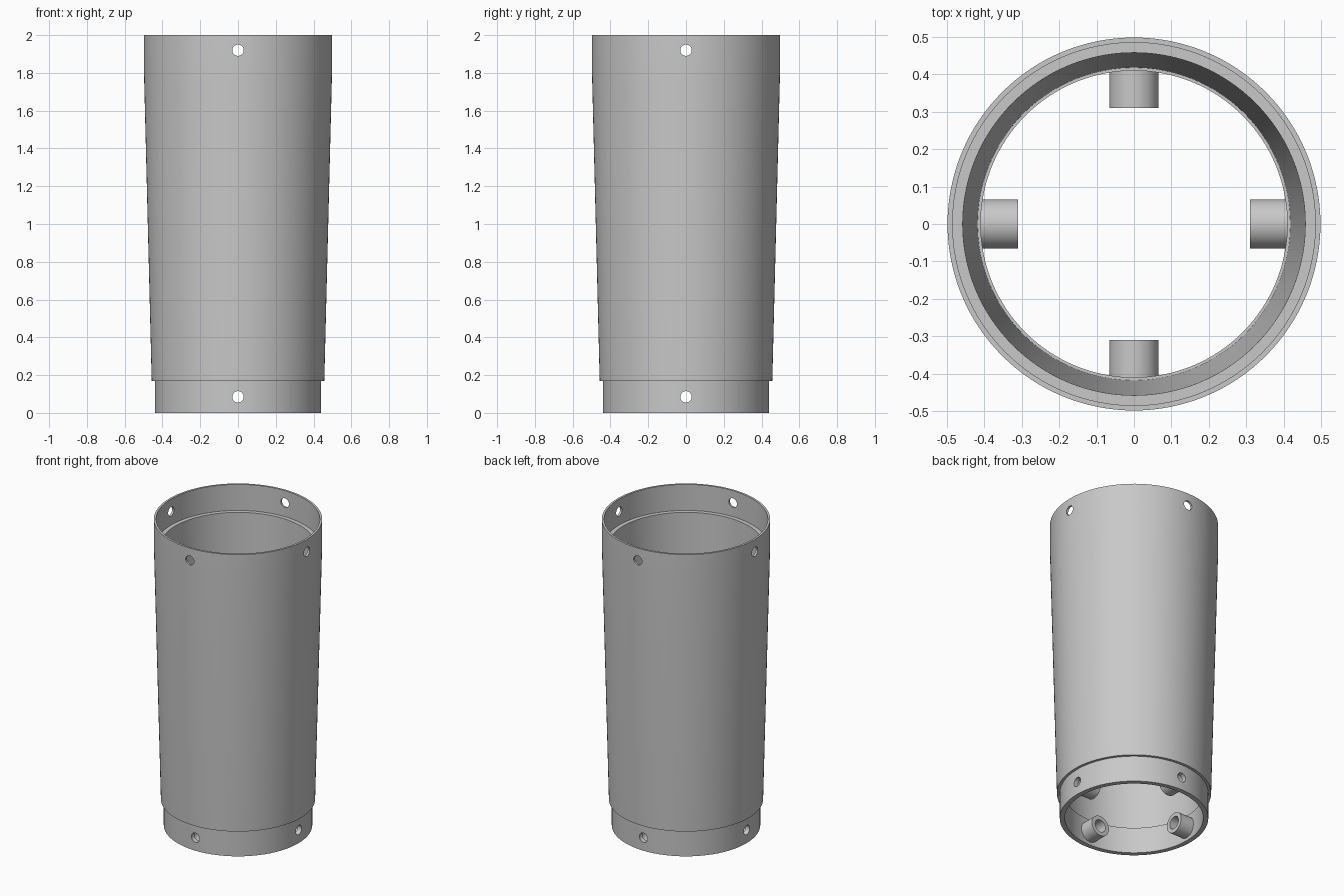
import bpy
import bmesh
from math import cos, sin, pi, radians
from mathutils import Matrix

if "Cube" in bpy.data.objects:
    bpy.data.objects.remove(bpy.data.objects["Cube"])

grey = bpy.data.materials.new("light_grey")
grey.use_nodes = True
grey.diffuse_color = (0.58, 0.58, 0.58, 1)
grey.node_tree.nodes["Principled BSDF"].inputs["Base Color"].default_value = (0.58, 0.58, 0.58, 1)


def lathe(name, profile, sides, matrix=Matrix()):
    """Revolve a closed (radius, height) profile around z."""
    bm = bmesh.new()
    rings = []
    for i in range(sides):
        a = 2 * pi * i / sides
        rings.append([bm.verts.new((r * cos(a), r * sin(a), z)) for r, z in profile])
    n = len(profile)
    for i in range(sides):
        a, b = rings[i], rings[(i + 1) % sides]
        for j in range(n):
            k = (j + 1) % n
            bm.faces.new((a[j], b[j], b[k], a[k]))
    bmesh.ops.recalc_face_normals(bm, faces=bm.faces)
    bm.transform(matrix)
    mesh = bpy.data.meshes.new(name)
    bm.to_mesh(mesh)
    bm.free()
    mesh.materials.append(grey)
    obj = bpy.data.objects.new(name, mesh)
    bpy.context.collection.objects.link(obj)
    return obj


def activate(obj):
    bpy.ops.object.select_all(action='DESELECT')
    obj.select_set(True)
    bpy.context.view_layer.objects.active = obj


def smooth(obj):
    activate(obj)
    bpy.ops.object.shade_smooth_by_angle(angle=radians(30))


# Tapered tube with a lower spigot and an upper socket
spigot_z, socket_z, top = 0.17, 1.83, 2.0
tube = lathe("tapered_tube", [
    (0.44, 0), (0.44, spigot_z), (0.457, spigot_z), (0.4985, socket_z), (0.4985, top),
    (0.485, top), (0.485, socket_z), (0.458, socket_z), (0.418, spigot_z),
    (0.41, spigot_z), (0.41, 0)], 128)

# Screw holes through the socket and the spigot, along both axes
pin_z, screw_z = 0.085, 1.92
for z in (pin_z, screw_z):
    for angle in (0, pi / 2):
        bpy.ops.mesh.primitive_cylinder_add(
            vertices=32, radius=0.03, depth=1.4, location=(0, 0, z), rotation=(pi / 2, 0, angle))
        cutter = bpy.context.object
        cutter.hide_render = True
        activate(tube)
        mod = tube.modifiers.new("screw_hole", 'BOOLEAN')
        mod.operation = 'DIFFERENCE'
        mod.solver = 'EXACT'
        mod.object = cutter
        bpy.ops.object.modifier_apply(modifier=mod.name)
        bpy.data.objects.remove(cutter)
smooth(tube)

# Hollow screw bosses inside the spigot
for side, angle in (("left", 0), ("back", 90), ("right", 180), ("front", 270)):
    place = (Matrix.Translation((0, 0, pin_z)) @ Matrix.Rotation(radians(angle), 4, 'Z')
             @ Matrix.Rotation(pi / 2, 4, 'Y'))
    boss = lathe(side + "_screw_boss",
                 [(0.066, 0.31), (0.066, 0.418), (0.04, 0.418), (0.04, 0.31)], 40, place)
    smooth(boss)
